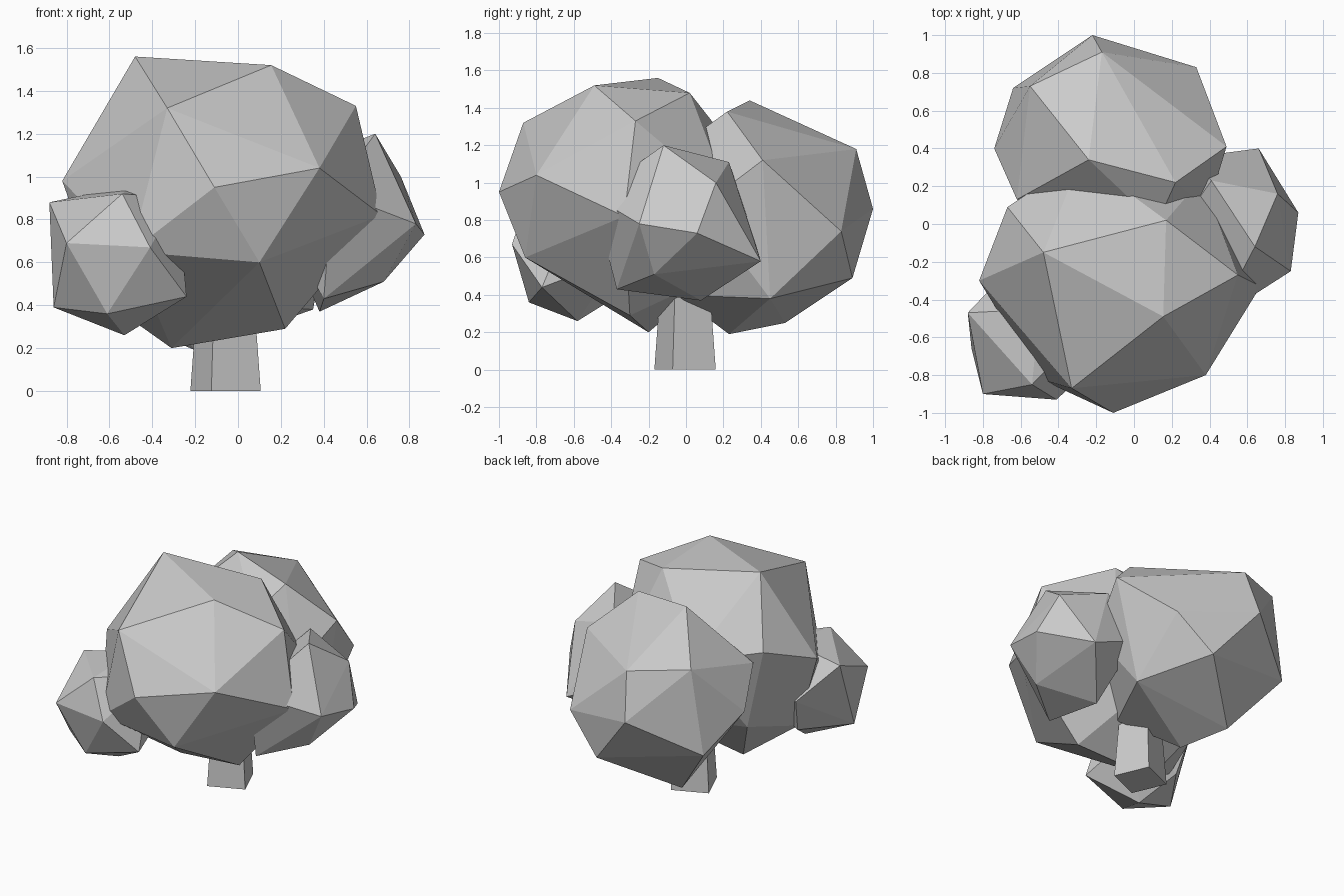
import bpy, bmesh, math


def finish(bm, name, loc=(0, 0, 0), rot=0):
    bmesh.ops.recalc_face_normals(bm, faces=bm.faces)
    me = bpy.data.meshes.new(name)
    bm.to_mesh(me)
    bm.free()
    ob = bpy.data.objects.new(name, me)
    ob.location = loc
    ob.rotation_euler.z = rot
    bpy.context.collection.objects.link(ob)
    return ob


def foliage(name, corners):
    """Faceted leaf clump: convex hull round a handful of corners."""
    bm = bmesh.new()
    for c in corners:
        bm.verts.new(c)
    bmesh.ops.convex_hull(bm, input=bm.verts[:])
    loose = [v for v in bm.verts if not v.link_faces]
    bmesh.ops.delete(bm, geom=loose, context='VERTS')
    finish(bm, name)


# Tapered four-sided trunk
bm = bmesh.new()
bmesh.ops.create_cone(bm, cap_ends=True, segments=4,
                      radius1=0.177, radius2=0.13, depth=0.6)
a = min(math.atan2(v.co.y, v.co.x) for v in bm.verts)
finish(bm, "trunk", (-0.058, -0.005, 0.3), math.radians(68) - a)

# Large front clump
foliage("foliage_front", [
    (-.48, -.15, 1.56), (.155, -.49, 1.52), (-.33, -.87, 1.32), (.17, .02, 1.48),
    (.38, -.80, 1.04), (-.11, -1, .95), (.55, -.27, 1.33), (-.82, -.30, .98),
    (.10, -.86, .60), (.67, -.33, .82), (.22, -.30, .29), (-.31, -.20, .20),
    (-.50, -.82, .65), (-.62, -.38, .42), (-.67, .09, 1.13), (.36, .24, .90),
    (-.28, .35, 1.06), (-.51, .04, .54), (.10, .15, .50)])

# Back clump
foliage("foliage_back", [
    (-.24, .34, 1.44), (.22, .22, 1.38), (.49, .41, 1.12), (-.17, .91, 1.18),
    (-.22, 1, .86), (.33, .83, .74), (-.55, .73, 1.22), (-.74, .40, .85),
    (-.62, .13, 1.06), (-.64, .72, .63), (-.34, .53, .25), (.08, .89, .49),
    (.35, .45, .38), (-.20, .23, .19), (.12, 0, 1.22), (.39, .08, .87),
    (.10, -.05, .40), (-.40, -.05, .80)])

# Right clump
foliage("foliage_right", [
    (.64, -.12, 1.20), (.76, .16, 1.0), (.87, .06, .73), (.83, -.25, .78),
    (.66, .40, .58), (.68, -.17, .51), (.38, .08, .37), (.40, -.37, .43),
    (.44, -.50, .93), (.18, -.10, .83), (.28, .35, .75), (.41, .23, 1.11)])

# Small front-left clump
foliage("foliage_left", [
    (-.88, -.47, .88), (-.54, -.85, .92), (-.80, -.90, .69), (-.86, -.66, .39),
    (-.41, -.93, .67), (-.61, -.84, .36), (-.53, -.58, .26), (-.24, -.77, .44),
    (-.64, -.34, .41), (-.50, -.45, .96), (-.30, -.35, .60), (-.28, -.58, .90),
    (-.68, -.26, .65)])
